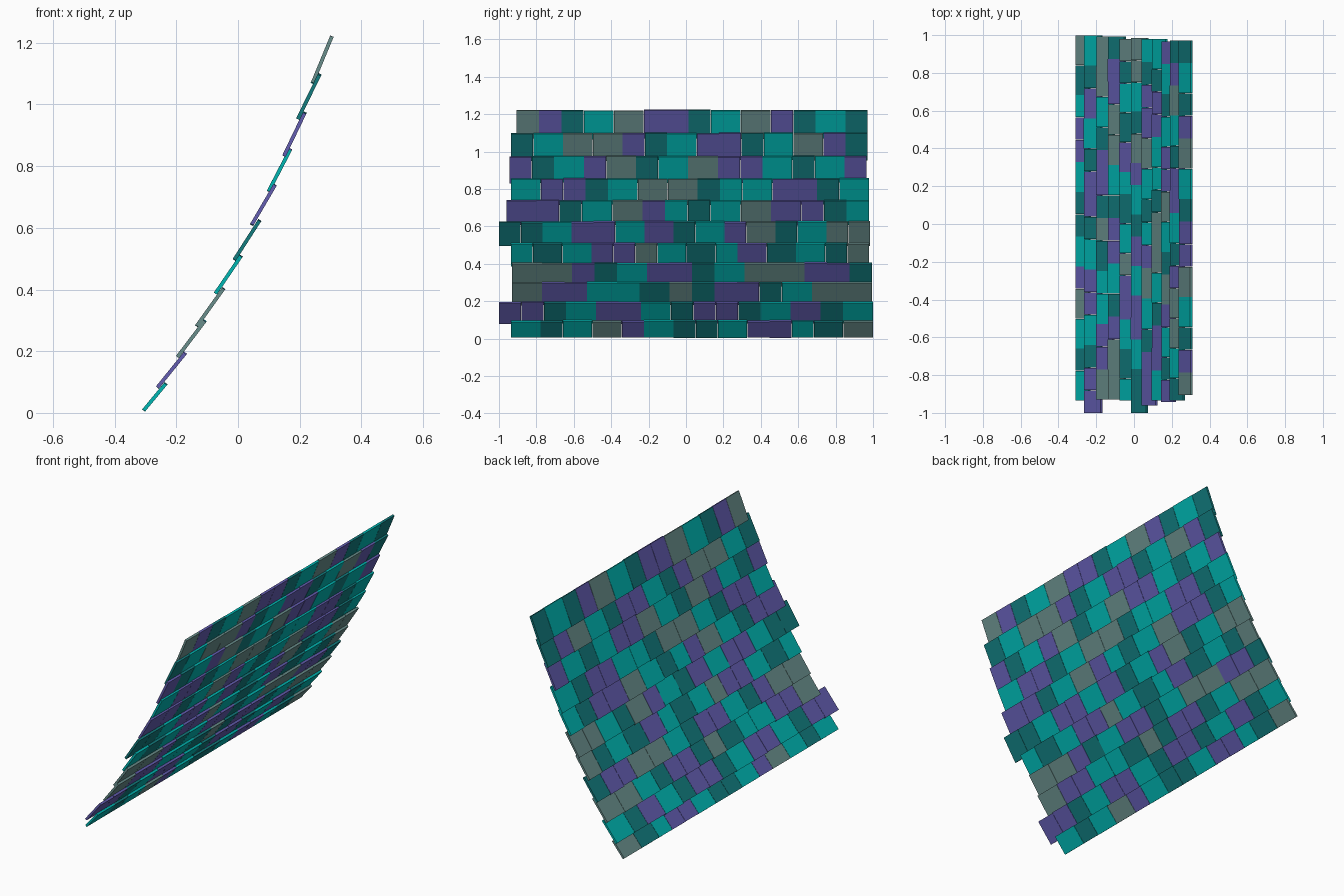
import bpy, bmesh, random
from mathutils import Vector

if "Cube" in bpy.data.objects:
    bpy.data.objects.remove(bpy.data.objects["Cube"])

random.seed(4)
THICK = 0.012

# shingle colours: teal, dark teal, grey, purple
COLOURS = {"t": (0.0, 0.47, 0.45, 1), "d": (0.006, 0.20, 0.21, 1),
           "g": (0.14, 0.27, 0.26, 1), "p": (0.125, 0.11, 0.44, 1)}
mats = []
for key, name in zip("tdgp", ("teal", "dark_teal", "grey", "purple")):
    m = bpy.data.materials.new(name)
    m.diffuse_color = COLOURS[key]
    m.use_nodes = True
    m.node_tree.nodes["Principled BSDF"].inputs["Base Color"].default_value = m.diffuse_color
    mats.append(m)

# each course, bottom to top: lower edge x,z, upper edge x,z, first y, last y,
# then one letter per shingle (colour; capital = wide shingle)
COURSES = [
    (-.306, .008, -.234, .095, -.935, 1.00, "TdTGpTddTpptDG"),
    (-.260, .084, -.171, .194, -1.00, 1.00, "ppdTppTdppdTPdT"),
    (-.195, .183, -.107, .299, -.930, .995, "GppTtDgdppdTGG"),
    (-.133, .283, -.047, .403, -.930, .995, "GGpdTppdTGGppd"),
    (-.072, .389, .010, .509, -.935, .980, "tDTppgTDtPDTdg"),
    (-.011, .498, .070, .624, -1.00, .985, "ddTppTPdTpGdTgg"),
    (.045, .611, .120, .739, -.960, .980, "PpdTGptdTGPpdt"),
    (.100, .720, .170, .855, -.935, .980, "TppdTGGdtTppdT"),
    (.150, .835, .217, .974, -.943, .967, "pdTpGdTGppTdTp"),
    (.195, .955, .265, 1.098, -.935, .972, "dTGGpdTppdTGpd"),
    (.242, 1.070, .304, 1.220, -.905, .973, "gpdTGppdTGpdTd"),
]


def add_shingle(bm, low, high, y0, y1, mat):
    """One flat slab lying along the slope from low to high."""
    along = (high - low).normalized()
    n = Vector((-along.z, 0, along.x)) * THICK / 2
    prof = [low - n, high - n, high + n, low + n]
    a = [bm.verts.new((p.x, y0, p.z)) for p in prof]
    b = [bm.verts.new((p.x, y1, p.z)) for p in prof]
    faces = [bm.faces.new(a), bm.faces.new(b[::-1])]
    for i in range(4):
        j = (i + 1) % 4
        faces.append(bm.faces.new((a[j], a[i], b[i], b[j])))
    for f in faces:
        f.material_index = mat


# lay the overlapping courses of shingles
for row, (x0, z0, x1, z1, y, y_end, pattern) in enumerate(COURSES, 1):
    bm = bmesh.new()
    widths = [0.159 if c.isupper() else 0.119 for c in pattern]
    fit = (y_end - y) / sum(widths)
    low, high = Vector((x0, 0, z0)), Vector((x1, 0, z1))
    along = (high - low).normalized()
    for c, w in zip(pattern, widths):
        slip = along * random.uniform(-.003, .002)
        add_shingle(bm, low + (slip if row > 1 else -slip * .3), high + slip,
                    y, y + w * fit - .0015, "tdgp".index(c.lower()))
        y += w * fit
    bmesh.ops.recalc_face_normals(bm, faces=bm.faces)
    me = bpy.data.meshes.new("shingle_course_%02d" % row)
    bm.to_mesh(me)
    bm.free()
    for m in mats:
        me.materials.append(m)
    bpy.context.collection.objects.link(bpy.data.objects.new(me.name, me))
